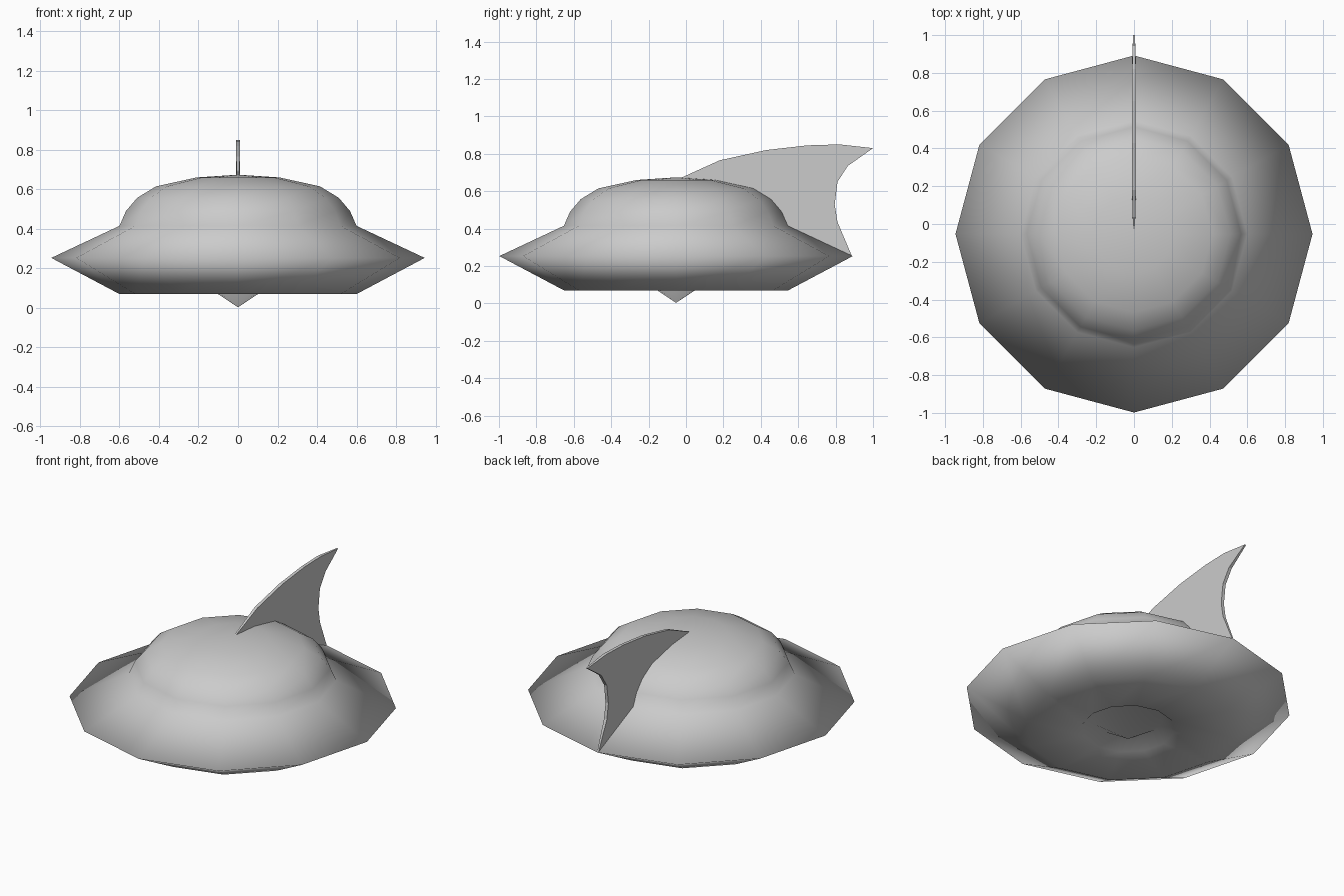
import bpy, bmesh, math

if "Cube" in bpy.data.objects:
    bpy.data.objects.remove(bpy.data.objects["Cube"])

SIDES = 12
CENTRE_Y = -0.053


def finish(name, bm, smooth=True):
    bmesh.ops.recalc_face_normals(bm, faces=bm.faces)
    mesh = bpy.data.meshes.new(name)
    bm.to_mesh(mesh)
    bm.free()
    obj = bpy.data.objects.new(name, mesh)
    bpy.context.collection.objects.link(obj)
    for p in mesh.polygons:
        p.use_smooth = smooth
    return obj


def lathe(name, profile):
    """Revolve (radius, z) points; zero radius makes a pole."""
    bm = bmesh.new()
    rings = []
    for r, z in profile:
        if r == 0:
            rings.append([bm.verts.new((0, CENTRE_Y, z))] * SIDES)
        else:
            rings.append([bm.verts.new((r * math.cos(a), CENTRE_Y + r * math.sin(a), z))
                          for a in (2 * math.pi * i / SIDES for i in range(SIDES))])
    for a, b in zip(rings, rings[1:]):
        for i in range(SIDES):
            j = (i + 1) % SIDES
            quad = list(dict.fromkeys((a[i], a[j], b[j], b[i])))
            bm.faces.new(quad)
    return finish(name, bm)


# Saucer: underside spike, recess, pointed rim and dome
lathe("saucer_body", [
    (0, 0.003), (0.20, 0.135), (0.27, 0.07), (0.60, 0.07), (0.945, 0.253),
    (0.60, 0.415), (0.567, 0.49), (0.51, 0.557), (0.415, 0.615),
    (0.21, 0.66), (0, 0.674)])

# Swept tail fin: side outline (y, z), its lower edge following the dome
outline = [
    (-0.03, 0.67), (0.18, 0.765), (0.43, 0.82), (0.65, 0.845), (0.82, 0.85),
    (1.0, 0.83), (0.865, 0.735), (0.81, 0.65), (0.795, 0.53), (0.81, 0.435),
    (0.887, 0.253), (0.54, 0.41), (0.45, 0.55), (0.35, 0.605), (0.15, 0.65)]
bm = bmesh.new()
face = bm.faces.new([bm.verts.new((-0.01, y, z)) for y, z in outline])
ext = bmesh.ops.extrude_face_region(bm, geom=[face], use_keep_orig=True)
bmesh.ops.translate(bm, vec=(0.02, 0, 0),
                    verts=[v for v in ext["geom"] if isinstance(v, bmesh.types.BMVert)])
# Thin the pointed ends and the trailing edge
for v in bm.verts:
    if v.co.y < 0.0 or v.co.y > 0.88:
        v.co.x *= 0.5
finish("tail_fin", bm, smooth=False)
